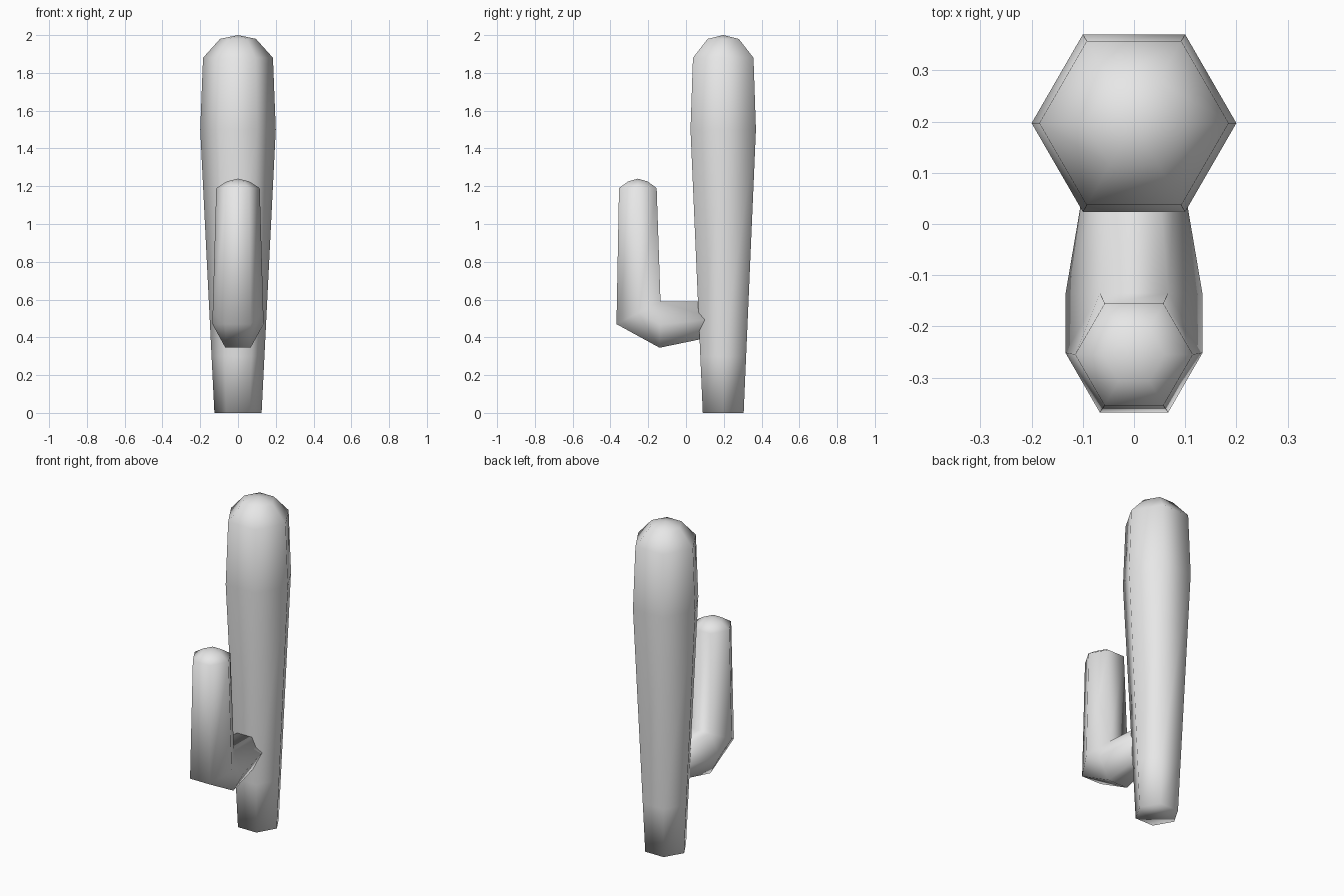
import bpy
import bmesh

if "Cube" in bpy.data.objects:
    bpy.data.objects.remove(bpy.data.objects["Cube"], do_unlink=True)

grey = bpy.data.materials.new("plain_grey")
grey.use_nodes = True
grey.diffuse_color = (0.8, 0.8, 0.8, 1)
grey.node_tree.nodes["Principled BSDF"].inputs["Base Color"].default_value = (0.8, 0.8, 0.8, 1)


def level(y, z, r):
    """Horizontal regular hexagon ring: front point, back point, half width."""
    d = r * 0.866
    return (y - d, z), (y + d, z), r


def hex_tube(name, rings, apex):
    """Skin six-sided rings together, closing the start flat and the end at an apex."""
    bm = bmesh.new()
    loops = []
    for (py, pz), (qy, qz), w in rings:
        my, mz = (py + qy) / 2, (pz + qz) / 2
        h = w / 2
        points = [(w, my, mz), (h, qy, qz), (-h, qy, qz),
                  (-w, my, mz), (-h, py, pz), (h, py, pz)]
        loops.append([bm.verts.new(p) for p in points])
    bm.faces.new(loops[0])
    for a, b in zip(loops, loops[1:]):
        for i in range(6):
            j = (i + 1) % 6
            bm.faces.new((a[i], a[j], b[j], b[i]))
    tip = bm.verts.new(apex)
    for i in range(6):
        bm.faces.new((loops[-1][i], loops[-1][(i + 1) % 6], tip))
    bmesh.ops.remove_doubles(bm, verts=bm.verts, dist=0.001)
    bmesh.ops.recalc_face_normals(bm, faces=bm.faces)
    for f in bm.faces:
        f.smooth = True
    mesh = bpy.data.meshes.new(name)
    bm.to_mesh(mesh)
    bm.free()
    mesh.materials.append(grey)
    obj = bpy.data.objects.new(name, mesh)
    bpy.context.collection.objects.link(obj)
    return obj


# Tall trunk, widening upward to a rounded top
ty = 0.197
hex_tube("cactus_trunk",
         [level(ty, z, r) for z, r in
          ((0, 0.125), (0.3, 0.14), (1.5, 0.2), (1.88, 0.185), (1.98, 0.095))],
         (0, ty, 2))

# Arm: leaves the trunk, bends at the elbow, rises to a rounded tip
ay = -0.255
inner = (-0.135, 0.59)
hex_tube("cactus_arm",
         [((0.15, 0.405), (0.15, 0.59), 0.085),
          ((-0.14, 0.345), inner, 0.134),
          ((-0.368, 0.47), inner, 0.134),
          level(ay, 1.19, 0.115),
          level(ay, 1.225, 0.06)],
         (0, ay, 1.24))
